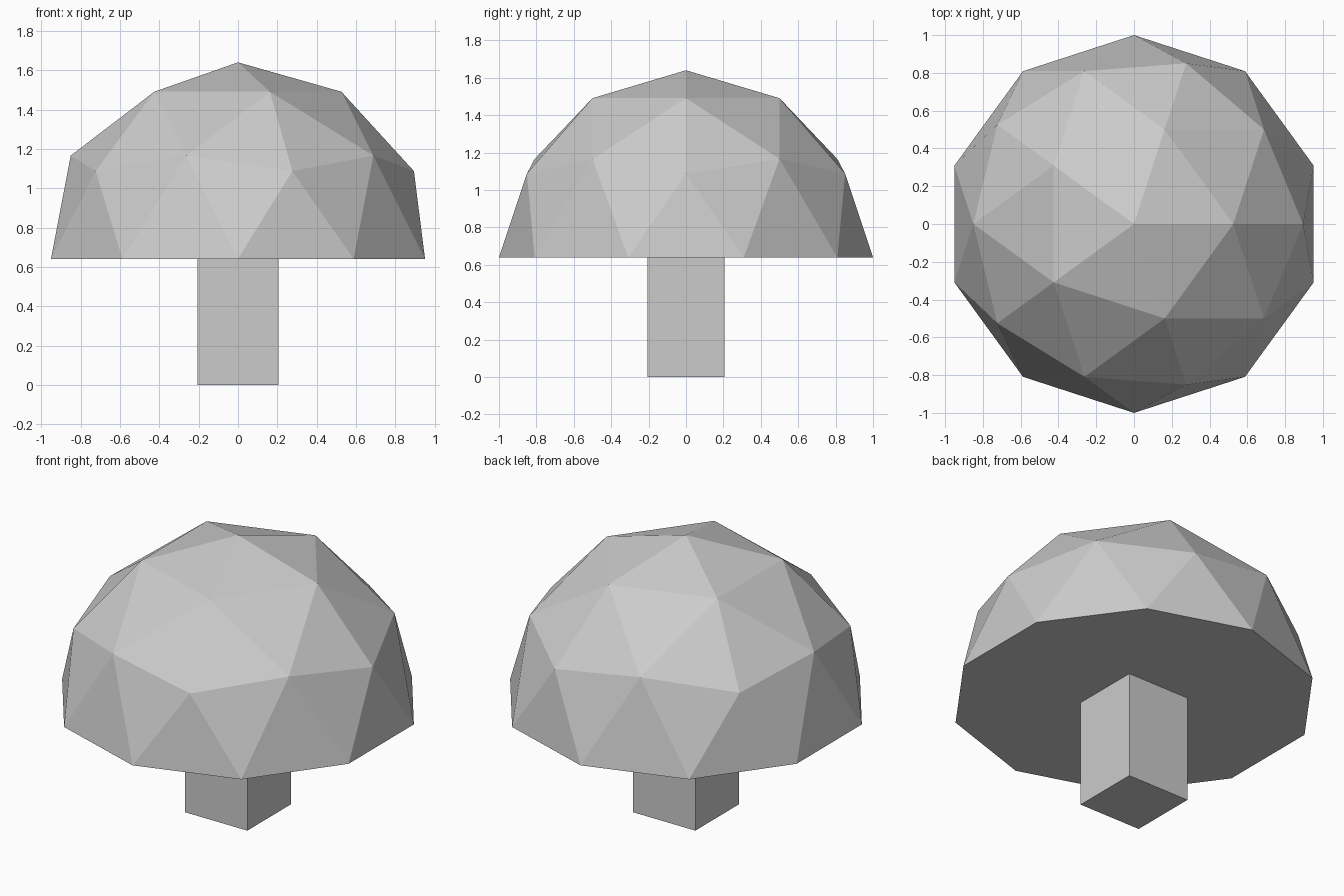
import bpy, bmesh

if "Cube" in bpy.data.objects:
    bpy.data.objects.remove(bpy.data.objects["Cube"])

CAP_Z = 0.64      # height of the cap underside
STEM_W = 0.412    # square stem width


def add_object(name, bm):
    bmesh.ops.recalc_face_normals(bm, faces=bm.faces)
    mesh = bpy.data.meshes.new(name)
    bm.to_mesh(mesh)
    bm.free()
    obj = bpy.data.objects.new(name, mesh)
    bpy.context.collection.objects.link(obj)
    return obj


# Cap: upper half of a low-poly icosphere, closed with a flat underside
bm = bmesh.new()
bmesh.ops.create_icosphere(bm, subdivisions=2, radius=1.0)
lower = [v for v in bm.verts if v.co.z < -0.01]
bmesh.ops.delete(bm, geom=lower, context='VERTS')
rim = [e for e in bm.edges if e.is_boundary]
bmesh.ops.contextual_create(bm, geom=rim)
cap = add_object("mushroom_cap", bm)
cap.location.z = CAP_Z

# Stem: square post from the ground to the cap underside
bm = bmesh.new()
bmesh.ops.create_cube(bm, size=1.0)
bmesh.ops.scale(bm, vec=(STEM_W, STEM_W, CAP_Z), verts=bm.verts)
bmesh.ops.translate(bm, vec=(0, 0, CAP_Z / 2), verts=bm.verts)
add_object("mushroom_stem", bm)
